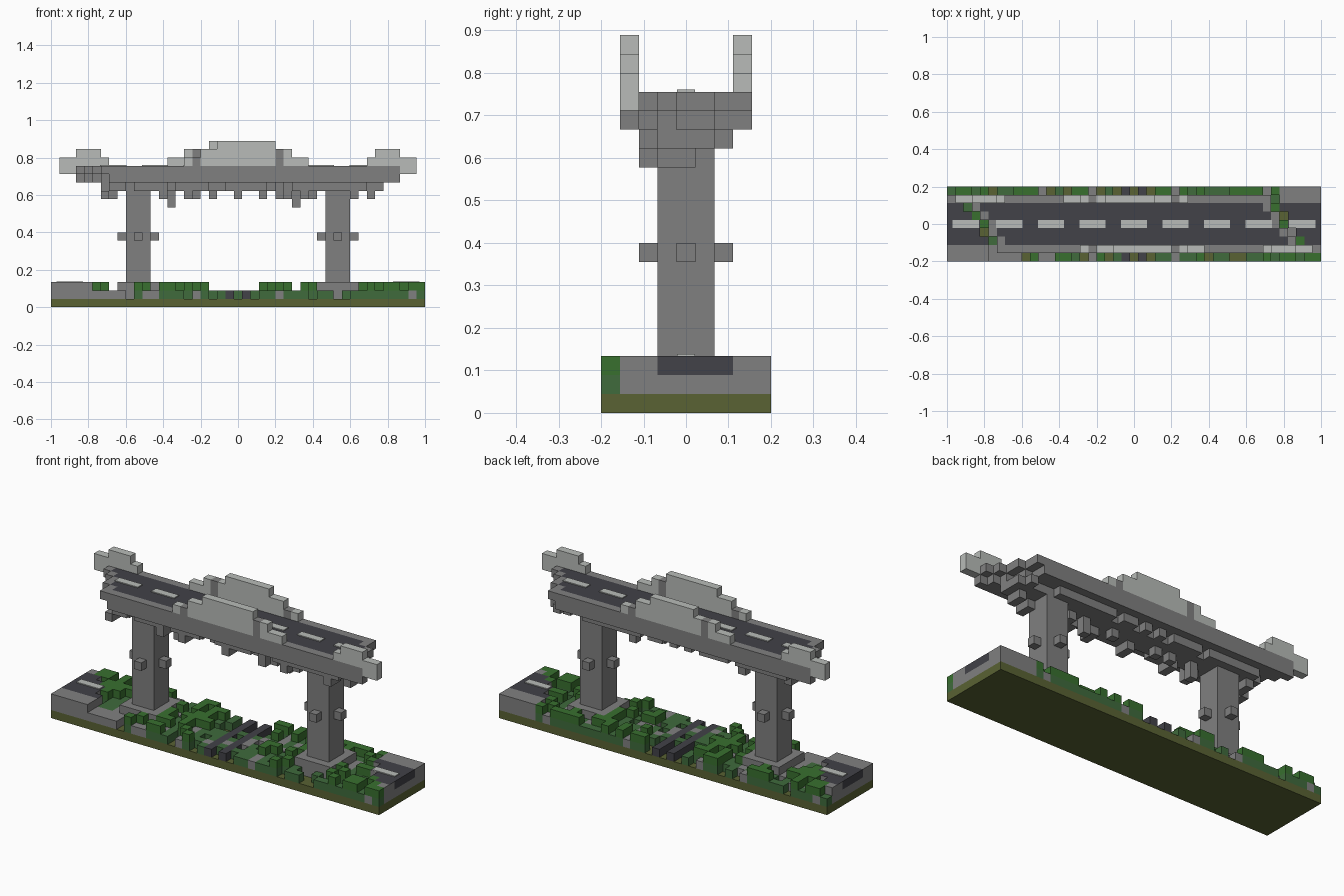
import bpy
import bmesh
import random
from mathutils import Vector

random.seed(7)
U = 2 / 45                      # size of one cube; the grid is 45 x 9 x 20
if "Cube" in bpy.data.objects:
    bpy.data.objects.remove(bpy.data.objects["Cube"])


def material(name, *rgb):
    m = bpy.data.materials.new(name)
    m.use_nodes = True
    m.diffuse_color = (*rgb, 1)
    m.node_tree.nodes["Principled BSDF"].inputs["Base Color"].default_value = (*rgb, 1)
    return m


stone = material("stone grey", .216, .216, .216)
pale = material("pale stone", .48, .5, .48)
asphalt = material("asphalt", .054, .054, .065)
soil = material("olive soil", .1, .122, .033)
leaf = material("leaf green", .04, .16, .028)
moss = material("moss green", .05, .145, .045)

used = set()
SIDES = [Vector(d) for d in ((1, 0, 0), (-1, 0, 0), (0, 1, 0), (0, -1, 0), (0, 0, 1), (0, 0, -1))]


def block(i0, i1, j0, j1, k0, k1):
    """All grid cells in a box, upper limits excluded."""
    return {(i, j, k) for i in range(i0, i1) for j in range(j0, j1) for k in range(k0, k1)}


def turned(cells):
    """Cells turned half round about the vertical axis."""
    return {(44 - i, 8 - j, k) for i, j, k in cells}


def cubes(name, cells, mat, road=None):
    """One object from the outer faces of its cells; road picks faces to pave."""
    cells = set(cells) - used
    used.update(cells)
    bm = bmesh.new()
    for c in sorted(cells):
        mid = Vector((c[0] - 22, c[1] - 4, c[2] + .5))
        for d in SIDES:
            if tuple(int(a + b) for a, b in zip(c, d)) in cells:
                continue
            s = Vector((d.y, d.z, d.x))
            t = d.cross(s)
            corners = [mid + (d + a * s + b * t) / 2
                       for a, b in ((-1, -1), (1, -1), (1, 1), (-1, 1))]
            f = bm.faces.new([bm.verts.new(p * U) for p in corners])
            f.material_index = int(bool(road and road(c, d)))
    bmesh.ops.remove_doubles(bm, verts=bm.verts, dist=U / 50)
    mesh = bpy.data.meshes.new(name)
    bm.to_mesh(mesh)
    bm.free()
    mesh.materials.append(mat)
    if road:
        mesh.materials.append(asphalt)
    ob = bpy.data.objects.new(name, mesh)
    bpy.context.collection.objects.link(ob)


def dash(name, x, z):
    """Thin painted lane mark."""
    bpy.ops.mesh.primitive_cube_add(size=1, location=(x, 0, z + .002))
    ob = bpy.context.object
    ob.name = name
    ob.scale = (.14, .042, .006)
    ob.data.materials.append(pale)


# Ground
cubes("ground_slab", block(0, 45, 0, 9, 0, 1), soil)

# Parapets: raised middle with grey posts, and a broken end on each side
front = block(16, 31, 0, 1, 17, 18) | block(18, 29, 0, 1, 18, 19) | block(20, 27, 0, 1, 19, 20)
back = block(14, 29, 0, 1, 17, 18) | block(16, 27, 0, 1, 18, 19) | block(19, 25, 0, 1, 19, 20)
front = {(i, 1, k) for i, j, k in front}
back = {(i, 7, k) for i, j, k in back}
end = block(42, 44, 1, 2, 16, 18) | block(38, 42, 1, 2, 17, 18) | block(39, 42, 1, 2, 18, 19)
cubes("parapet_posts", {c for c in front | back if c[0] in (17, 27)}, stone)
cubes("front_parapet", front, pale)
cubes("back_parapet", back, pale)
cubes("front_parapet_end", end, pale)
cubes("back_parapet_end", turned(end), pale)

# Deck with ragged diagonal ends, given as the first cell of each row
start = {1: 6, 2: 6, 3: 5, 4: 5, 5: 4, 6: 3, 7: 1}
deck = set()
for j, s in start.items():
    e = 45 - start[8 - j]
    cut = 2 if j == 7 else 1
    cut_e = 2 if j == 1 else 1
    deck |= block(s, e, j, j + 1, 16, 17) | block(s + cut, e - cut_e, j, j + 1, 15, 16)


def deck_road(c, d):
    i, j, k = c
    inside = start.get(j, 0) < i < 44 - start.get(8 - j, 0)
    return d.z > 0 and k == 16 and 2 <= j <= 6 and inside


cubes("deck", deck, stone, deck_road)

# Pillars with stepped plinths and a stud on each face
for label, c in (("right", 10), ("left", 34)):
    cubes(label + "_pillar", block(c - 1, c + 2, 3, 6, 1, 14), stone)
    cubes(label + "_plinth", block(c - 3, c + 4, 2, 7, 1, 2) | block(c - 2, c + 3, 2, 7, 2, 3), stone)
    cubes(label + "_studs", {(c - 2, 4, 8), (c + 2, 4, 8), (c, 2, 8), (c, 6, 8)}, stone)

# Girder under the deck, with crumbling edges and hanging rubble
girder = block(6, 40, 3, 6, 14, 15)
girder |= {c for c in block(7, 39, 2, 7, 14, 15) if random.random() < .7}
cubes("girder", girder, stone)
rubble = {(14, 4, 12), (29, 4, 12), (14, 4, 13), (29, 4, 13)}
for i in (6, 7, 13, 16, 17, 19, 22, 25, 27, 28, 30, 31, 36, 38):
    j = random.randint(2, 4)
    rubble |= block(i, i + 1, j, j + random.randint(1, 2), 13, 14)
cubes("hanging_rubble", rubble, stone)

# Road stubs on the ground at both ends
stub = set()
for j, e in enumerate((5, 5, 5, 4, 4, 3, 2, 1)):
    stub |= block(0, e, j, j + 1, 1, 3)


def stub_road(c, d):
    row = c[1] if c[0] < 22 else 8 - c[1]
    outer = c[0] in (0, 44) and d.x != 0 and 2 <= row <= 5
    paved = d.z > 0 and 2 <= row <= 6 and (c[0] < 3 or c[0] > 41 or row < 5)
    return c[2] == 2 and (outer or paved)


cubes("right_road_stub", stub, stone, stub_road)
cubes("left_road_stub", turned(stub), stone, stub_road)

# Lane marks
for n in range(-3, 4):
    dash("lane_mark", n * 5 * U, 17 * U)
for x in (-.9, .9):
    dash("stub_lane_mark", x, 3 * U)

# Fallen beams lying across the ground
cubes("grey_beams", block(17, 18, 0, 9, 1, 2) | block(27, 28, 0, 9, 1, 2), stone)
cubes("dark_beams", block(21, 22, 0, 9, 1, 2) | block(23, 24, 0, 9, 1, 2), asphalt)

# Scattered stones and plants, lower towards the middle
low, high, stones = set(), set(), set()
for i, j, k in sorted(block(1, 44, 0, 9, 1, 2)):
    r = random.random()
    near_middle = abs(i - 22) < 3
    if r < .1 or (5 <= i < 9 and j < 2):
        stones.add((i, j, 1))
    elif r < (.45 if near_middle else .78):
        low.add((i, j, 1))
        if not near_middle and random.random() < .36:
            high.add((i, j, 2))
corner = block(40, 45, 0, 2, 1, 3)
low |= {c for c in corner | turned(corner) if c[2] == 1}
high |= {c for c in corner | turned(corner) if c[2] == 2 and c[0] % 3}
cubes("scattered_stones", stones, stone)
cubes("low_plants", low, moss)
cubes("tall_plants", {c for c in high if (c[0], c[1], 1) in used}, leaf)
